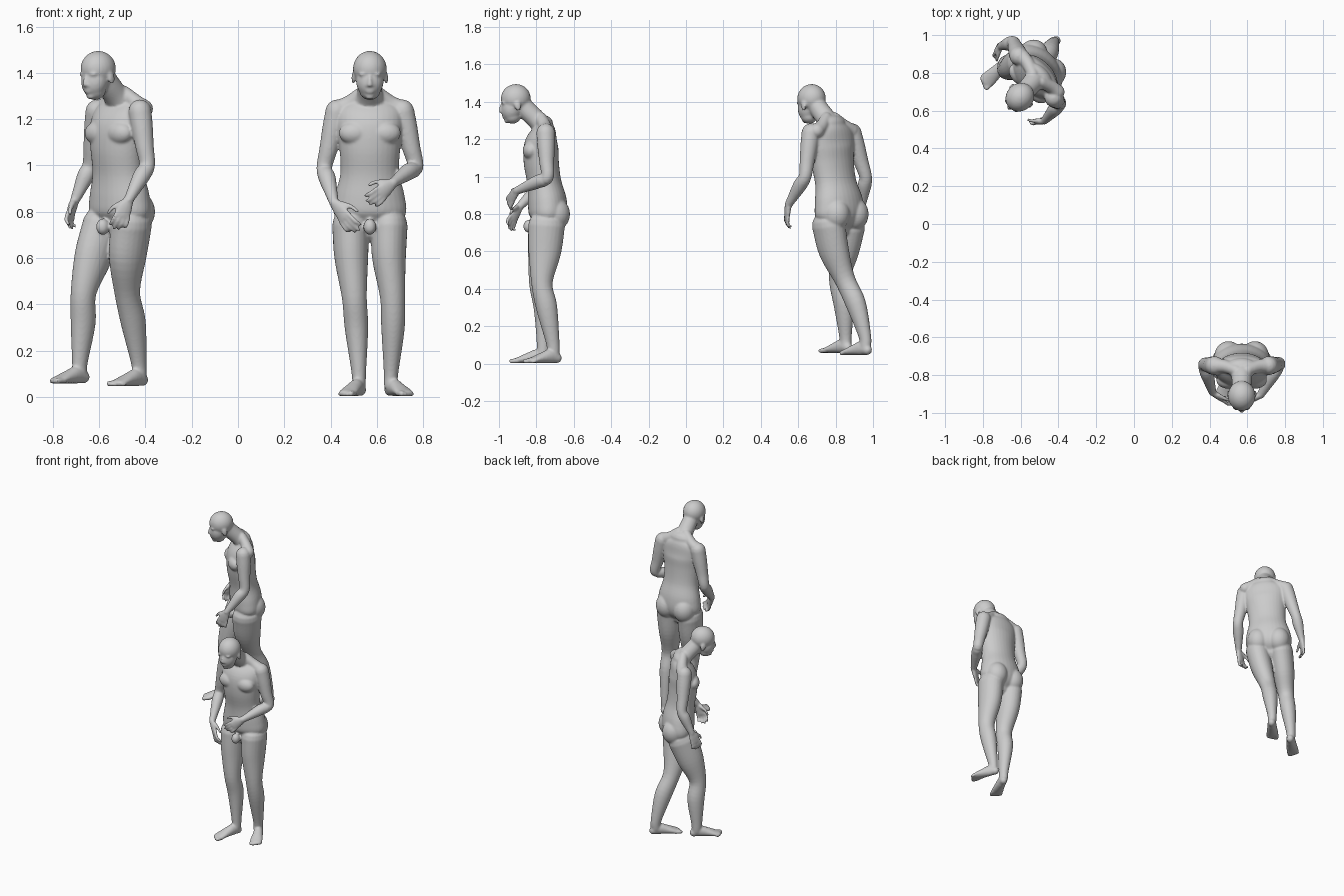
import bpy, bmesh, math
from mathutils import Vector, Matrix

# ---------- helpers (local frame: figure faces -y, its left is +x) ----------
def spline(pts, n=5):
    """Catmull-Rom through (x, y, z, r_side, r_front) points."""
    P = [Vector(p) for p in pts]
    P = [P[0] * 2 - P[1]] + P + [P[-1] * 2 - P[-2]]
    out = []
    for i in range(1, len(P) - 2):
        a, b, c, d = P[i - 1:i + 3]
        for k in range(n):
            t = k / n
            out.append(0.5 * (2 * b + (c - a) * t + (2 * a - 5 * b + 4 * c - d) * t**2
                              + (3 * b - a - 3 * c + d) * t**3))
    return out + [P[-2]]

def tube(bm, pts, side=(1, 0, 0), n=20):
    """Elliptic loft with domed ends."""
    S = spline(pts)
    C = [s.to_3d() if len(s) == 3 else Vector(s[:3]) for s in S]
    rings = []
    for i, c in enumerate(C):
        t = (C[min(i + 1, len(C) - 1)] - C[max(i - 1, 0)]).normalized()
        rings.append((c, t, max(S[i][3], .003), max(S[i][4], .003)))
    def dome(ring, sign):
        c, t, a, b = ring
        return [(c + t * sign * min(a, b) * math.sin(q), t, a * math.cos(q), b * math.cos(q))
                for q in (.4, .8, 1.15, 1.45)]
    rings = dome(rings[0], -1)[::-1] + rings + dome(rings[-1], 1)
    loops = []
    for c, t, a, b in rings:
        u = Vector(side)
        u = (u - t * u.dot(t)).normalized()
        v = t.cross(u)
        loops.append([bm.verts.new(c + u * a * math.cos(q) + v * b * math.sin(q))
                      for q in (2 * math.pi * k / n for k in range(n))])
    for A, B in zip(loops, loops[1:]):
        for k in range(n):
            bm.faces.new((A[k], A[(k + 1) % n], B[(k + 1) % n], B[k]))
    bm.faces.new(loops[0][::-1])
    bm.faces.new(loops[-1])

def ball(bm, c, r, pitch=0):
    m = Matrix.Translation(c) @ Matrix.Rotation(pitch, 4, 'X') @ Matrix.Diagonal((*r, 1))
    bmesh.ops.create_uvsphere(bm, u_segments=24, v_segments=16, radius=1, matrix=m)

# ---------- body parts ----------
def torso(bm, lean):
    off = lambda z: lean * max(z - .8, 0)
    rows = [(.73, .025, .10, .06), (.79, .032, .155, .10), (.87, .028, .150, .104),
            (.97, .012, .127, .091), (1.08, -.004, .132, .094), (1.17, -.004, .142, .091),
            (1.24, .01, .135, .066), (1.28, .012, .085, .048)]
    tube(bm, [(off(z), y, z, a, b) for z, y, a, b in rows], n=32)
    tube(bm, [(off(1.24), .02, 1.24, .085, .05), (off(1.3), -.025, 1.30, .058, .052),
              (off(1.34), -.075, 1.35, .052, .052), (off(1.38), -.11, 1.39, .05, .05)])
    for s in (-1, 1):
        ball(bm, (s * .066 + off(1.14), -.058, 1.14), (.068, .045, .05))      # chest
        ball(bm, (s * .07, .07, .80), (.075, .08, .088))                     # buttock
        tube(bm, [(s * .03 + off(1.3), -.005, 1.315, .03, .03),
                  (s * .085 + off(1.3), .015, 1.27, .035, .035),
                  (s * .13 + off(1.25), .02, 1.245, .04, .04)], side=(0, 1, 0))  # shoulder slope
    ball(bm, (0, -.07, .735), (.028, .03, .035))

def head(bm, x):
    ball(bm, (x, -.140, 1.418), (.073, .080, .077), .15)     # skull
    ball(bm, (x, -.160, 1.368), (.060, .058, .075), -.2)     # face
    ball(bm, (x, -.158, 1.325), (.046, .046, .042))          # jaw
    ball(bm, (x, -.186, 1.300), (.020, .016, .015))          # chin
    ball(bm, (x, -.203, 1.328), (.023, .011, .007))          # lips
    ball(bm, (x, -.202, 1.318), (.019, .011, .007))
    tube(bm, [(x, -.212, 1.388, .007, .008), (x, -.220, 1.366, .008, .009),
              (x, -.222, 1.349, .011, .009)])                # nose
    for s in (-1, 1):
        ball(bm, (x + s * .013, -.212, 1.347), (.008, .009, .007))
        ball(bm, (x + s * .027, -.204, 1.394), (.022, .012, .007))   # brow
        ball(bm, (x + s * .027, -.198, 1.378), (.013, .011, .009))   # eye
        ball(bm, (x + s * .071, -.130, 1.378), (.008, .018, .028), .2)  # ear

def hand(bm, wrist, tip, thumb_dir, s):
    d = tip - wrist
    L = d.length
    d.normalize()
    w = Vector(thumb_dir)
    w = (w - d * w.dot(d)).normalized()
    n = d.cross(w)
    if n.dot(Vector((-s, .5, 0))) < 0:
        n = -n
    at = lambda a, b, c: wrist + d * a * L + w * b + n * c
    tube(bm, [(*at(0, 0, 0), .023, .018), (*at(.25, .002, -.002), .033, .016),
              (*at(.52, 0, -.003), .035, .012)], side=w)
    for i, reach in enumerate((.93, 1.0, .96, .84)):          # fingers
        o = .029 - .0195 * i
        tube(bm, [(*at(.48, o * .95, -.003), .0095, .0095), (*at(.74, o * 1.08, -.002), .009, .009),
                  (*at(reach - .04, o * 1.1, .016), .0075, .0075)], side=w, n=10)
    tube(bm, [(*at(.15, .022, .006), .013, .013), (*at(.38, .048, .014), .010, .010),
              (*at(.58, .056, .022), .008, .008)], side=w + d, n=10)  # thumb

def arm(bm, s, shoulder, elbow, wrist, tip, thumb_dir):
    S, E, W = Vector(shoulder), Vector(elbow), Vector(wrist)
    mix = lambda a, b, t: a.lerp(b, t)
    rows = [(S, .050), (mix(S, E, .3), .047), (mix(S, E, .65), .040), (E, .034),
            (mix(E, W, .3), .037), (mix(E, W, .7), .028), (W, .021)]
    tube(bm, [(*p, r, r) for p, r in rows], side=(.3, 1, .3))
    hand(bm, W, Vector(tip), thumb_dir, s)

def leg(bm, path, heel, toe, floor):
    radii = [(.080, .098), (.073, .088), (.054, .057), (.051, .057), (.032, .036), (.029, .034)]
    tube(bm, [(*p, *r) for p, r in zip(path, radii)], n=24)
    H, T = Vector((*heel, floor)), Vector((*toe, floor))
    d = T - H
    side = Vector((d.y, -d.x, 0)).normalized()
    at = lambda t, z, o=0: (*(H + d * t + side * o + Vector((0, 0, z))),)
    tube(bm, [(*at(.10, .030), .025, .027), (*at(.28, .040), .030, .038), (*at(.50, .032), .035, .030),
              (*at(.74, .021), .041, .019), (*at(.88, .016), .036, .013)], side=side)
    inner = 1 if side.x * (path[0][0]) < 0 else -1
    for i, (t, r) in enumerate(((.94, .013), (.95, .010), (.92, .009), (.88, .009), (.84, .008))):
        o = inner * (.028 - i * .0155)                        # toes
        tube(bm, [(*at(.76, .016, o), r, r), (*at(t, r + .001, o), r, r)], side=side, n=10)

def figure(name, place, turn, lean, arms, legs):
    bm = bmesh.new()
    torso(bm, lean)
    head(bm, lean * .6)
    for a in arms:
        arm(bm, *a)
    for l in legs:
        leg(bm, *l)
    bmesh.ops.recalc_face_normals(bm, faces=bm.faces[:])
    bm.transform(Matrix.Translation(place) @ Matrix.Rotation(math.radians(turn), 4, 'Z'))
    me = bpy.data.meshes.new(name)
    bm.to_mesh(me)
    bm.free()
    ob = bpy.data.objects.new(name, me)
    bpy.context.collection.objects.link(ob)
    # fuse the parts into one skin and soften the creases
    rm = ob.modifiers.new("fuse", 'REMESH')
    rm.mode = 'VOXEL'
    rm.voxel_size = .006
    rm.use_smooth_shade = True
    sm = ob.modifiers.new("soften", 'SMOOTH')
    sm.factor, sm.iterations = .5, 6

# ---------- standing figure, facing front ----------
figure("standing_figure", (.57, -.77, 0), 0, 0,
    arms=[(1, (.142, .02, 1.235), (.198, .028, .995), (.10, -.135, .925), (-.005, -.19, .835), (-.6, -.3, .6)),
          (-1, (-.142, .02, 1.235), (-.197, .025, .99), (-.155, -.12, .84), (-.06, -.185, .71), (.6, -.5, .4))],
    legs=[([(.083, .025, .74), (.083, .015, .60), (.098, .0, .43), (.100, .025, .30), (.092, .058, .11), (.09, .06, .05)],
           (.078, .10), (.168, -.09), 0),
          ([(-.083, .025, .74), (-.080, .012, .60), (-.067, -.012, .43), (-.058, .012, .30), (-.048, .008, .11), (-.047, .005, .05)],
           (-.033, .035), (-.112, -.165), 0)])

# ---------- walking figure, facing front left ----------
figure("walking_figure", (-.535, .80, 0), -45, .07,
    arms=[(1, (.172, -.015, 1.235), (.216, -.015, 1.0), (.222, -.135, .85), (.192, -.18, .72), (-.5, -.8, 0)),
          (-1, (-.115, .01, 1.235), (-.187, .04, 1.0), (-.220, -.02, .85), (-.222, -.065, .725), (.3, -.9, 0))],
    legs=[([(.078, .025, .74), (.047, .035, .60), (.005, .075, .45), (-.018, .135, .32), (-.035, .185, .15), (-.035, .188, .09)],
           (-.035, .228), (-.025, .012), .043),
          ([(-.083, .015, .74), (-.096, -.035, .60), (-.108, -.08, .45), (-.125, -.065, .32), (-.142, -.068, .15), (-.142, -.068, .10)],
           (-.138, -.025), (-.145, -.242), .055)])
